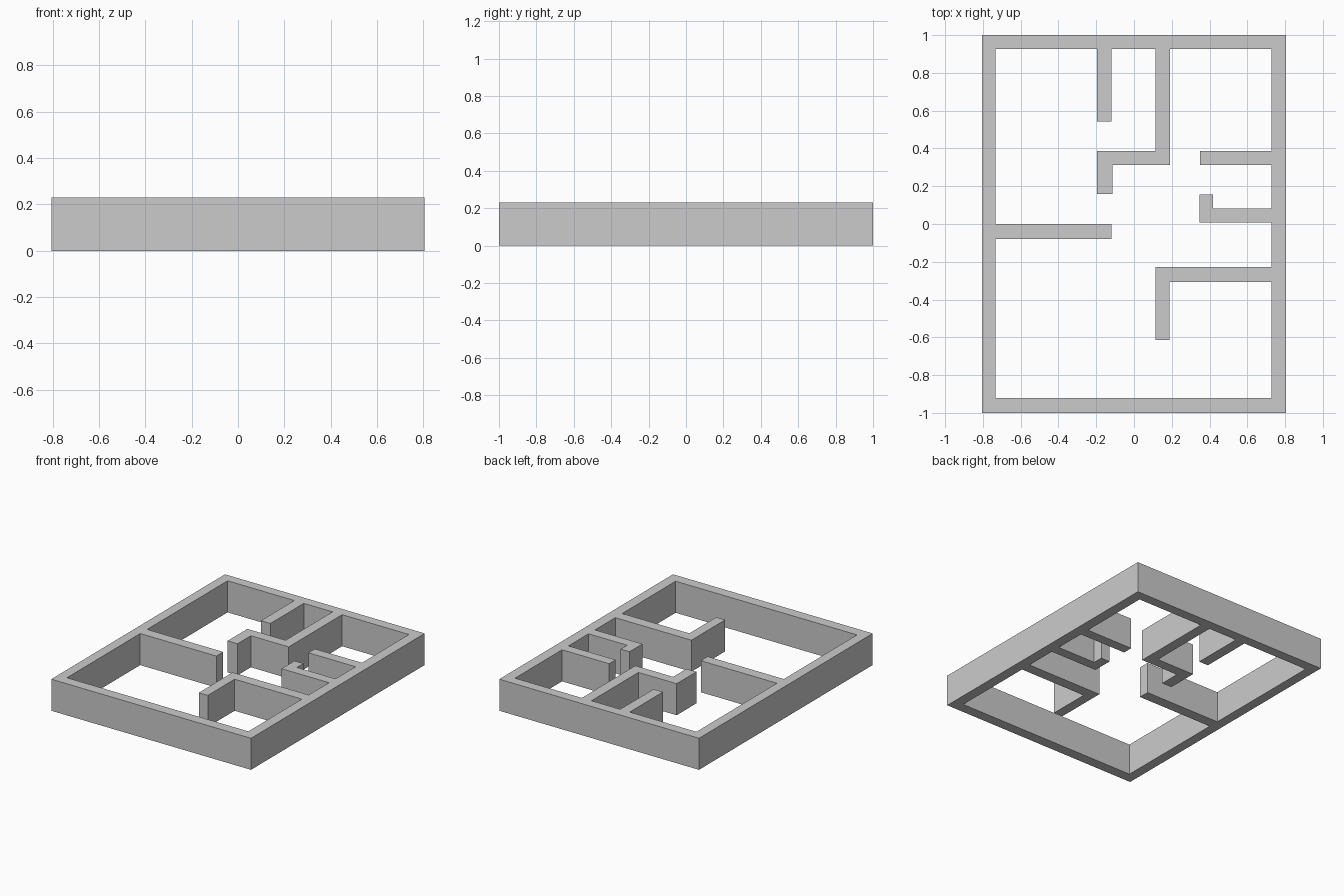
import bpy, bmesh

if "Cube" in bpy.data.objects:
    bpy.data.objects.remove(bpy.data.objects["Cube"])

HEIGHT = 0.23
X0, X1, Y0, Y1 = -0.805, 0.805, -1.0, 1.0       # outer footprint
LEFT, RIGHT, FRONT, BACK = -0.733, 0.729, -0.922, 0.927  # inner faces

# Every wall as a footprint rectangle: x min, x max, y min, y max
walls = [
    # perimeter
    (X0, LEFT, Y0, Y1), (RIGHT, X1, Y0, Y1),
    (X0, X1, Y0, FRONT), (X0, X1, BACK, Y1),
    # short wall from the back
    (-0.195, -0.119, 0.543, Y1),
    # stepped wall from the back
    (0.113, 0.190, 0.312, Y1), (-0.195, 0.190, 0.312, 0.386),
    (-0.195, -0.115, 0.159, 0.386),
    # straight wall from the right
    (0.349, X1, 0.312, 0.386),
    # hooked wall from the right
    (0.346, X1, 0.007, 0.081), (0.346, 0.418, 0.007, 0.155),
    # straight wall from the left
    (X0, -0.119, -0.079, 0.0),
    # long L wall from the right
    (0.115, X1, -0.306, -0.227), (0.115, 0.187, -0.615, -0.227),
]


def build_walls(name, rects, height):
    """Merge overlapping footprints into one clean floor plan and raise it."""
    xs = sorted({v for r in rects for v in r[:2]})
    ys = sorted({v for r in rects for v in r[2:]})
    bm = bmesh.new()
    for xa, xb in zip(xs, xs[1:]):
        for ya, yb in zip(ys, ys[1:]):
            cx, cy = (xa + xb) / 2, (ya + yb) / 2
            if any(r[0] < cx < r[1] and r[2] < cy < r[3] for r in rects):
                corners = ((xa, ya), (xb, ya), (xb, yb), (xa, yb))
                bm.faces.new([bm.verts.new((x, y, 0)) for x, y in corners])
    bmesh.ops.remove_doubles(bm, verts=bm.verts[:], dist=0.0001)
    ext = bmesh.ops.extrude_face_region(bm, geom=bm.faces[:], use_keep_orig=True)
    top = [g for g in ext["geom"] if isinstance(g, bmesh.types.BMVert)]
    bmesh.ops.translate(bm, verts=top, vec=(0, 0, height))
    bmesh.ops.recalc_face_normals(bm, faces=bm.faces[:])
    bmesh.ops.dissolve_limit(bm, angle_limit=0.01, verts=bm.verts[:], edges=bm.edges[:])
    mesh = bpy.data.meshes.new(name)
    bm.to_mesh(mesh)
    bm.free()
    obj = bpy.data.objects.new(name, mesh)
    bpy.context.collection.objects.link(obj)
    return obj


build_walls("floor_plan_walls", walls, HEIGHT)
